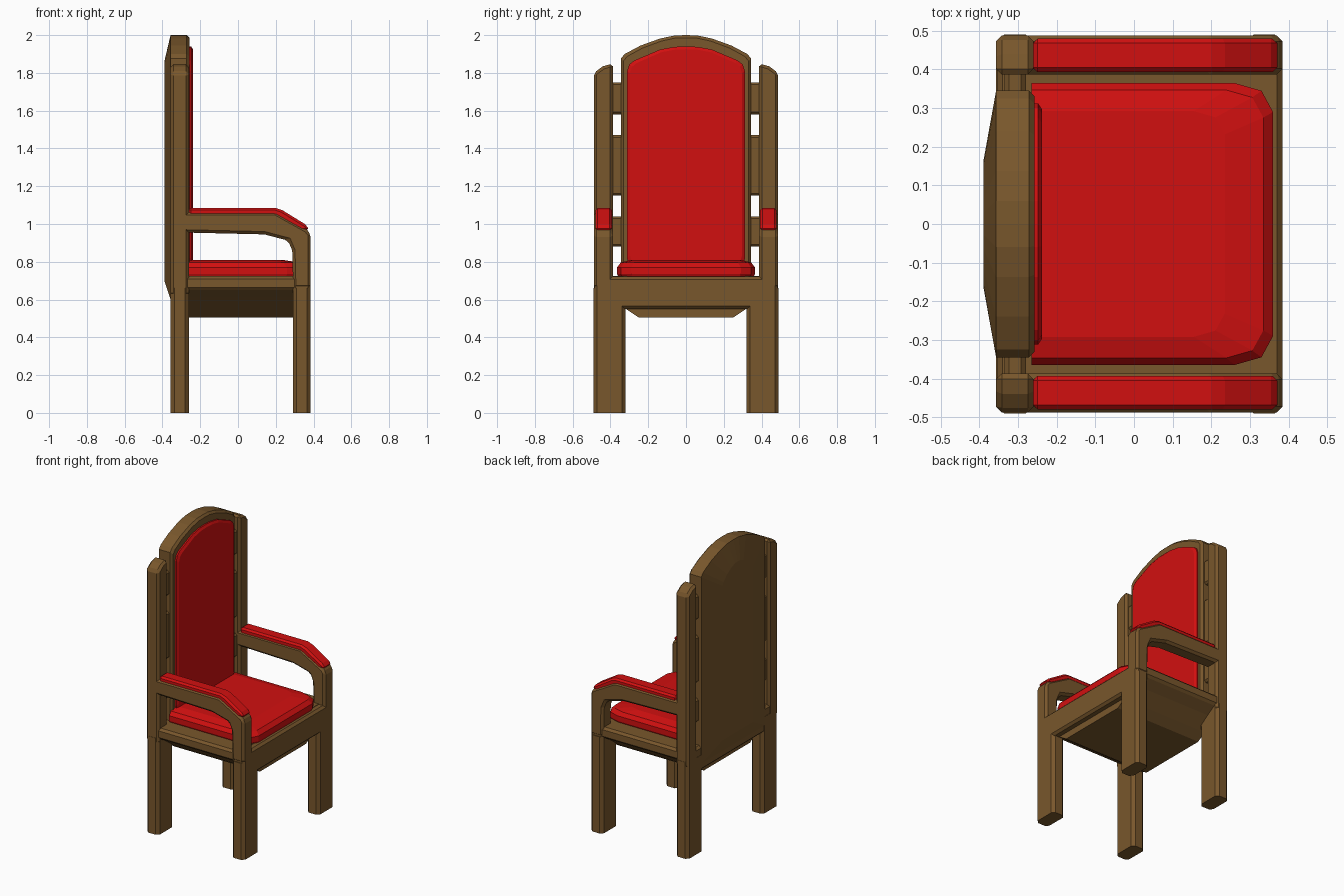
import bpy, bmesh

if "Cube" in bpy.data.objects:
    bpy.data.objects.remove(bpy.data.objects["Cube"])


def material(name, rgb):
    m = bpy.data.materials.new(name)
    m.diffuse_color = (*rgb, 1)
    m.use_nodes = True
    m.node_tree.nodes["Principled BSDF"].inputs["Base Color"].default_value = m.diffuse_color
    return m


WOOD = material("brown_wood", (0.19, 0.095, 0.025))
RED = material("red_fabric", (0.64, 0.005, 0.005))


def place(axis, d, p):
    # profile planes: x -> (y, z), y -> (x, z), z -> (x, y)
    return {"x": (d, p[0], p[1]), "y": (p[0], d, p[1]), "z": (p[0], p[1], d)}[axis]


def loft(name, axis, rings, mat, bevel=0.0, segments=1, mirror=False):
    """Skin equal-length profiles placed at offsets along an axis."""
    bm = bmesh.new()
    loops = [[bm.verts.new(place(axis, d, p)) for p in pts] for d, pts in rings]
    n = len(loops[0])
    for a, b in zip(loops, loops[1:]):
        for i in range(n):
            j = (i + 1) % n
            bm.faces.new((a[i], a[j], b[j], b[i]))
    bm.faces.new(loops[0])
    bm.faces.new(loops[-1])
    bmesh.ops.recalc_face_normals(bm, faces=bm.faces)
    me = bpy.data.meshes.new(name)
    bm.to_mesh(me)
    bm.free()
    me.materials.append(mat)
    ob = bpy.data.objects.new(name, me)
    bpy.context.collection.objects.link(ob)
    if bevel:
        mod = ob.modifiers.new("bevel", "BEVEL")
        mod.width, mod.segments = bevel, segments
        mod.limit_method, mod.angle_limit = "ANGLE", 0.4
    if mirror:
        mod = ob.modifiers.new("mirror", "MIRROR")
        mod.use_axis = (False, True, False)
    return ob


def prism(name, axis, lo, hi, pts, mat, **kw):
    return loft(name, axis, [(lo, pts), (hi, pts)], mat, **kw)


def box(name, x, y, z, mat, **kw):
    pts = [(x[0], y[0]), (x[1], y[0]), (x[1], y[1]), (x[0], y[1])]
    return prism(name, "z", z[0], z[1], pts, mat, **kw)


def symmetric(half):
    # half profile from the bottom up on the positive side, reflected
    return half + [(-a, b) for a, b in reversed(half) if a > 0]


def leg(name, x0, x1):
    c = 0.02
    pts = [(x0 + c, 0.32), (x1 - c, 0.32), (x1, 0.32 + c), (x1, 0.49 - c),
           (x1 - c, 0.49), (x0 + c, 0.49), (x0, 0.49 - c), (x0, 0.32 + c)]
    prism(name, "z", 0, 0.66, pts, WOOD, mirror=True)


# legs
leg("front_leg", 0.29, 0.385)
leg("back_leg", -0.357, -0.26)

# tall back posts with a sloped top
prism("back_post", "x", -0.357, -0.26,
      [(0.387, 0.62), (0.488, 0.62), (0.488, 1.80), (0.44, 1.835), (0.387, 1.85)],
      WOOD, bevel=0.015, mirror=True)

# seat body: side rails tapering in to a closed underside, plus end aprons
prism("seat_body", "x", -0.31, 0.34,
      symmetric([(0.25, 0.505), (0.31, 0.545), (0.40, 0.61), (0.465, 0.65),
                 (0.48, 0.665), (0.48, 0.71), (0.465, 0.725)]), WOOD)
box("front_apron", (0.29, 0.385), (-0.485, 0.485), (0.55, 0.722), WOOD, bevel=0.015)
box("back_apron", (-0.355, -0.26), (-0.485, 0.485), (0.55, 0.722), WOOD, bevel=0.015)

# seat cushion with clipped front corners and a gentle crown
outline = [(-0.265, -0.365), (0.26, -0.365), (0.33, -0.345), (0.36, -0.29),
           (0.36, 0.29), (0.33, 0.345), (0.26, 0.365), (-0.265, 0.365)]


def inset(s, sx):
    return [(-0.265 + (x + 0.265) * sx, y * s) for x, y in outline]


loft("seat_cushion", "z",
     [(0.71, inset(0.97, 0.98)), (0.735, outline), (0.77, outline),
      (0.795, inset(0.95, 0.96)), (0.81, inset(0.8, 0.8))], RED)

# arched back panel with a bulged rear face
arch = symmetric([(0.345, 0.6), (0.345, 1.875), (0.325, 1.90), (0.24, 1.945),
                  (0.137, 1.982), (0.06, 1.998), (0, 2.0)])
bulge = [(y * 0.47, 0.70 + (z - 0.6) * 1.16 / 1.4) for y, z in arch]
slim = [(y * 0.96, 0.6 + (z - 0.6) * 0.99) for y, z in arch]
loft("back_panel", "x",
     [(-0.39, bulge), (-0.357, arch), (-0.272, arch), (-0.258, slim)], WOOD)

# back cushion following the arch
pad = symmetric([(0.30, 0.77), (0.312, 0.82), (0.312, 1.81), (0.30, 1.845),
                 (0.275, 1.865), (0.137, 1.924), (0.06, 1.938), (0, 1.94)])
front = [(y * 0.95, 1.35 + (z - 1.35) * 0.975) for y, z in pad]
loft("back_cushion", "x", [(-0.27, pad), (-0.248, pad), (-0.238, front)], RED)

# short connecting slats between posts and panel
for i, (z0, z1) in enumerate([(0.88, 1.04), (1.15, 1.47), (1.58, 1.75)]):
    box(f"back_slat_{i + 1}", (-0.335, -0.28), (0.33, 0.40), (z0, z1), WOOD,
        bevel=0.012, mirror=True)

# arms running forward and bending down into the front uprights
prism("arm", "y", 0.387, 0.488,
      [(-0.29, 0.955), (-0.29, 1.062), (0.20, 1.062), (0.365, 0.97), (0.385, 0.945),
       (0.385, 0.66), (0.292, 0.66), (0.287, 0.86), (0.265, 0.912), (0.14, 0.945)],
      WOOD, bevel=0.015, mirror=True)

# padded arm tops
prism("arm_pad", "y", 0.393, 0.48,
      [(-0.262, 1.03), (-0.262, 1.085), (0.20, 1.085), (0.235, 1.073),
       (0.365, 0.993), (0.375, 0.965), (0.335, 0.965), (0.20, 1.04)],
      RED, bevel=0.012, mirror=True)
